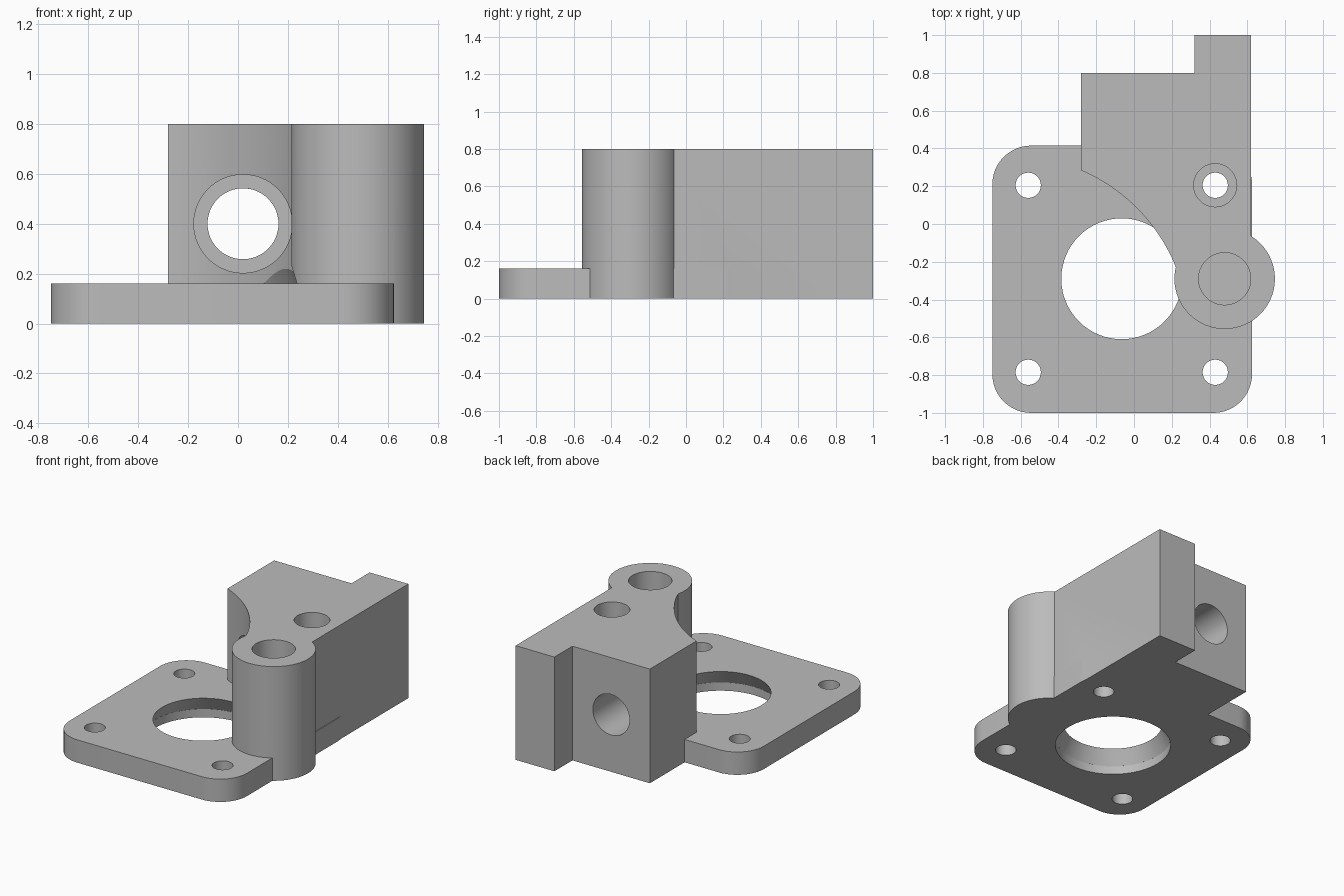
import bpy
import bmesh
from math import cos, sin, pi, radians
from mathutils import Matrix

cube = bpy.data.objects.get("Cube")
if cube:
    bpy.data.objects.remove(cube, do_unlink=True)

grey = bpy.data.materials.new("plain grey")
grey.use_nodes = True
colour = (0.5, 0.5, 0.5, 1)
grey.diffuse_color = colour
grey.node_tree.nodes["Principled BSDF"].inputs["Base Color"].default_value = colour

THICK, TALL = 0.16, 0.8


def finish(bm, name):
    bmesh.ops.recalc_face_normals(bm, faces=bm.faces)
    mesh = bpy.data.meshes.new(name)
    bm.to_mesh(mesh)
    bm.free()
    mesh.materials.append(grey)
    obj = bpy.data.objects.new(name, mesh)
    bpy.context.collection.objects.link(obj)
    return obj


def prism(name, outline, z0, z1):
    bm = bmesh.new()
    face = bm.faces.new([bm.verts.new((x, y, z0)) for x, y in outline])
    top = bmesh.ops.extrude_face_region(bm, geom=[face])["geom"]
    verts = [v for v in top if isinstance(v, bmesh.types.BMVert)]
    bmesh.ops.translate(bm, vec=(0, 0, z1 - z0), verts=verts)
    return finish(bm, name)


def cylinder(name, x, y, r, z0, z1, r_top=None, sides=64):
    bm = bmesh.new()
    bmesh.ops.create_cone(bm, cap_ends=True, segments=sides, radius1=r,
                          radius2=r if r_top is None else r_top, depth=z1 - z0,
                          matrix=Matrix.Translation((x, y, (z0 + z1) / 2)))
    return finish(bm, name)


def bore_y(name, x, z, r, y0, y1):
    bm = bmesh.new()
    place = Matrix.Translation((x, (y0 + y1) / 2, z)) @ Matrix.Rotation(pi / 2, 4, "X")
    bmesh.ops.create_cone(bm, cap_ends=True, segments=64, radius1=r, radius2=r,
                          depth=y1 - y0, matrix=place)
    return finish(bm, name)


def combine(target, other, operation):
    bpy.context.view_layer.objects.active = target
    mod = target.modifiers.new(other.name, "BOOLEAN")
    mod.operation, mod.solver, mod.object = operation, "EXACT", other
    bpy.ops.object.modifier_apply(modifier=mod.name)
    bpy.data.objects.remove(other, do_unlink=True)


def rounded_rectangle(x0, x1, y0, y1, r, steps=12):
    centres = [(x1 - r, y1 - r), (x0 + r, y1 - r), (x0 + r, y0 + r), (x1 - r, y0 + r)]
    return [(cx + r * cos(pi / 2 * (q + i / steps)), cy + r * sin(pi / 2 * (q + i / steps)))
            for q, (cx, cy) in enumerate(centres) for i in range(steps + 1)]


# Block with a rear step and a curved clearance facing the large opening
block = prism("block", [(-0.28, -0.29), (0.62, -0.29), (0.62, 1), (0.32, 1),
                        (0.32, 0.8), (-0.28, 0.8)], 0, TALL)
combine(block, cylinder("clearance", -0.65, -0.58, 0.94, -0.1, 1, sides=160), "DIFFERENCE")

# Mounting plate with rounded corners, joined to the block and the round boss
bracket = prism("mounting_bracket", rounded_rectangle(-0.75, 0.625, -1, 0.415, 0.205), 0, THICK)
combine(bracket, block, "UNION")
combine(bracket, cylinder("boss", 0.48, -0.29, 0.266, 0, TALL), "UNION")

# Large opening: straight at the bottom, tapering upwards
combine(bracket, cylinder("opening", -0.065, -0.29, 0.375, -0.1, 0.06), "DIFFERENCE")
combine(bracket, cylinder("opening_taper", -0.065, -0.29, 0.376, 0.058, 0.3, 0.243), "DIFFERENCE")

# Screw holes in the four corners, the one under the block with a counterbore
for x in (-0.56, 0.43):
    for y in (-0.785, 0.205):
        combine(bracket, cylinder("screw_hole", x, y, 0.067, -0.1, 1, sides=32), "DIFFERENCE")
combine(bracket, cylinder("screw_head_bore", 0.43, 0.205, 0.114, THICK, 1), "DIFFERENCE")

# Blind hole in the boss
combine(bracket, cylinder("boss_hole", 0.48, -0.29, 0.138, THICK, 1), "DIFFERENCE")

# Horizontal bore through the block, wider at the front
combine(bracket, bore_y("bore", 0.02, 0.4, 0.142, -0.25, 1.1), "DIFFERENCE")
combine(bracket, bore_y("front_counterbore", 0.02, 0.4, 0.197, -0.25, 0.45), "DIFFERENCE")

bpy.ops.object.select_all(action="DESELECT")
bracket.select_set(True)
bpy.context.view_layer.objects.active = bracket
bpy.ops.object.shade_smooth_by_angle(angle=radians(25))
